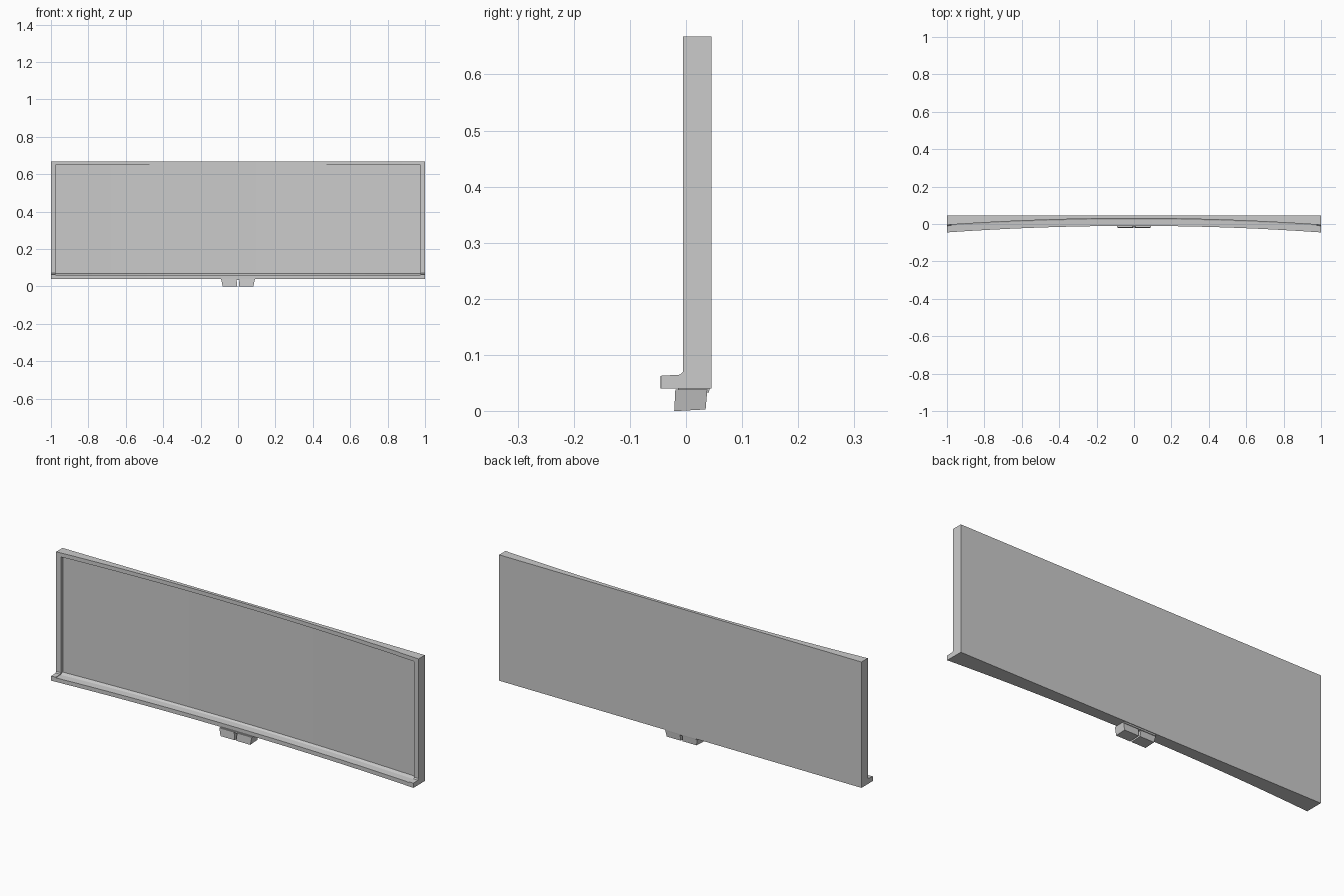
import bpy, bmesh

if "Cube" in bpy.data.objects:
    bpy.data.objects.remove(bpy.data.objects["Cube"])

BACK = 0.045
BOTTOM, TOP = 0.04, 0.668


def make_object(name, bm):
    bmesh.ops.recalc_face_normals(bm, faces=bm.faces)
    mesh = bpy.data.meshes.new(name)
    bm.to_mesh(mesh)
    bm.free()
    obj = bpy.data.objects.new(name, mesh)
    bpy.context.collection.objects.link(obj)
    return obj


def loft(name, rings):
    """Skin a closed solid through matching rings of points."""
    bm = bmesh.new()
    rows = [[bm.verts.new(p) for p in ring] for ring in rings]
    n = len(rows[0])
    for a, b in zip(rows, rows[1:]):
        for i in range(n):
            j = (i + 1) % n
            bm.faces.new((a[i], a[j], b[j], b[i]))
    bm.faces.new(rows[0])
    bm.faces.new(rows[-1])
    return make_object(name, bm)


# Cross-section of the curved panel; the recess gets shallower toward the middle
def section(x, recessed):
    bow = 0.035 * (1 - x * x)
    face = -0.005 + bow
    lip = -0.045 + bow
    inner = face + (0.006 + 0.009 * x * x if recessed else 0)
    drop = 0.003 if recessed else 0
    pts = [(BACK, BOTTOM), (lip, BOTTOM), (lip, 0.063 - drop),
           (face - 0.005, 0.065 - drop), (inner, 0.071 - drop),
           (inner, TOP - 0.02), (face, TOP - 0.02), (face, TOP), (BACK, TOP)]
    return [(x, y, z) for y, z in pts]


# Panel with side stiles, top rail and bottom shelf in one shell
EDGE, STEPS = 0.975, 20
rings = [section(-1, False), section(-EDGE, False)]
rings += [section(-EDGE + 2 * EDGE * i / STEPS, True) for i in range(STEPS + 1)]
rings += [section(EDGE, False), section(1, False)]
loft("curved_panel", rings)


# Tapered box from a bottom and a top rectangle (x0, x1, y0, y1)
def taper(name, low, high, zlow, ztop):
    def ring(r, zf, zb):
        x0, x1, y0, y1 = r
        return [(x0, y0, zf), (x1, y0, zf), (x1, y1, zb), (x0, y1, zb)]
    return loft(name, [ring(low, *zlow), ring(high, ztop, ztop)])


# Mounting plate and the pair of tapered feet
taper("mount_plate", (-0.085, 0.085, -0.014, 0.041),
      (-0.086, 0.086, -0.014, 0.042), (0.033, 0.033), 0.041)
for side, label in ((-1, "left"), (1, "right")):
    low = sorted((side * 0.004, side * 0.082)) + [-0.021, 0.035]
    high = sorted((side * 0.008, side * 0.090)) + [-0.019, 0.038]
    taper(label + "_foot", low, high, (0.0, 0.003), 0.0385)
